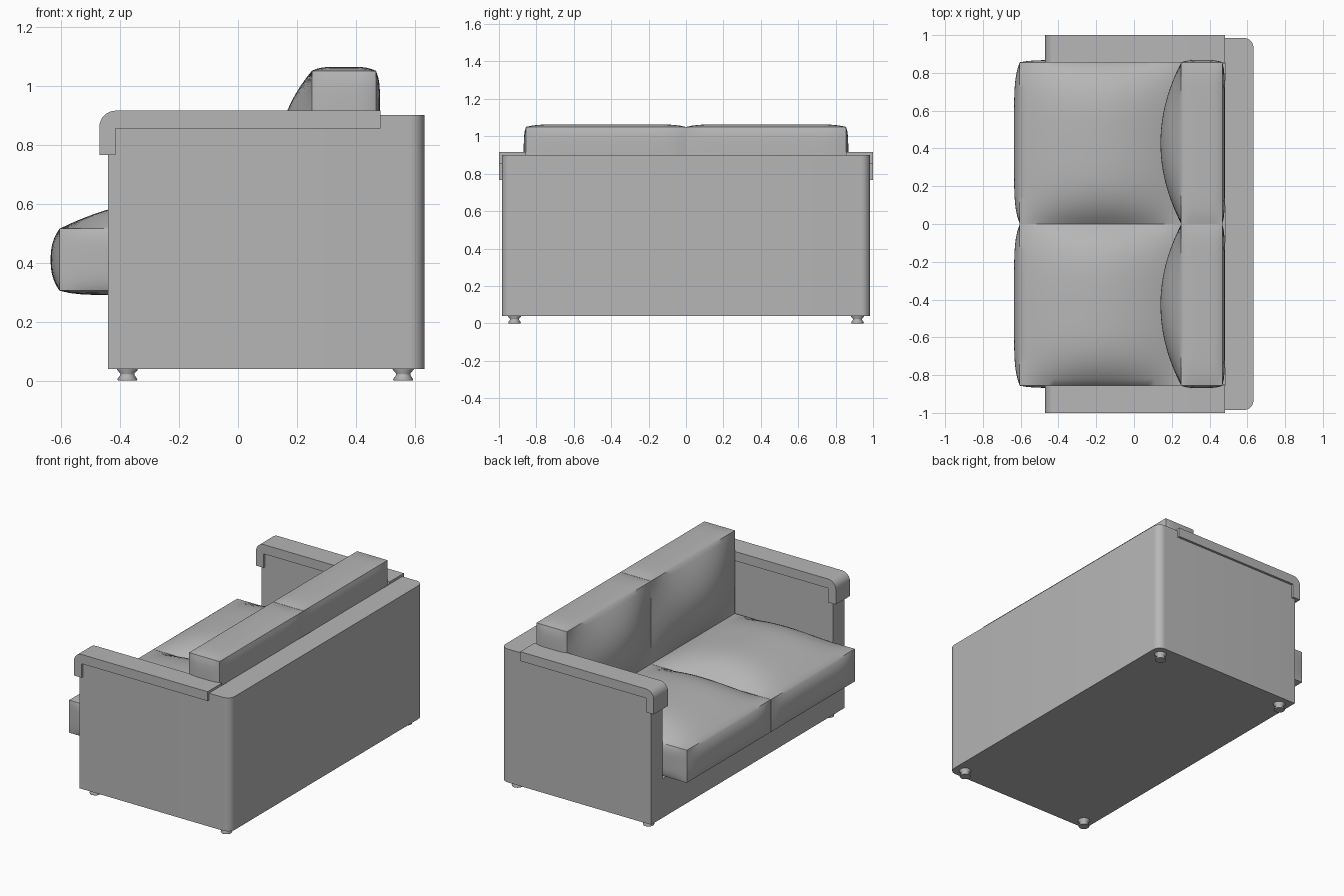
import bpy, bmesh, math
from mathutils import Vector

if "Cube" in bpy.data.objects:
    bpy.data.objects.remove(bpy.data.objects["Cube"])

# One mid-grey upholstery colour for every part
grey = bpy.data.materials.new("mid_grey")
grey.diffuse_color = (0.47, 0.47, 0.47, 1)
grey.use_nodes = True
grey.node_tree.nodes["Principled BSDF"].inputs["Base Color"].default_value = grey.diffuse_color


def finish(name, bm, angle=35):
    bmesh.ops.recalc_face_normals(bm, faces=bm.faces)
    me = bpy.data.meshes.new(name)
    bm.to_mesh(me)
    bm.free()
    me.materials.append(grey)
    ob = bpy.data.objects.new(name, me)
    bpy.context.collection.objects.link(ob)
    bpy.ops.object.select_all(action='DESELECT')
    ob.select_set(True)
    bpy.context.view_layer.objects.active = ob
    bpy.ops.object.shade_smooth_by_angle(angle=math.radians(angle))
    return ob


def arc(cx, cy, r, a0, a1, n=8):
    return [(cx + r * math.cos(math.radians(a0 + (a1 - a0) * i / n)),
             cy + r * math.sin(math.radians(a0 + (a1 - a0) * i / n))) for i in range(n + 1)]


def prism(name, pts, lo, hi, axis):
    """Extrude a 2D outline: axis 'z' takes (x, y), axis 'y' takes (x, z)."""
    bm = bmesh.new()
    place = (lambda p, t: (p[0], p[1], t)) if axis == 'z' else (lambda p, t: (p[0], t, p[1]))
    face = bm.faces.new([bm.verts.new(place(p, lo)) for p in pts])
    ext = bmesh.ops.extrude_face_region(bm, geom=[face])
    move = (0, 0, hi - lo) if axis == 'z' else (0, hi - lo, 0)
    bmesh.ops.translate(bm, vec=move, verts=[g for g in ext['geom'] if isinstance(g, bmesh.types.BMVert)])
    return finish(name, bm)


def cushion(name, lo, hi, bulge, cuts=23):
    """Box with pinned edges; bulge = {(axis, sign): (amount, exponent, exponent)}."""
    lo, hi = Vector(lo), Vector(hi)
    bm = bmesh.new()
    bmesh.ops.create_cube(bm, size=2)
    bmesh.ops.subdivide_edges(bm, edges=bm.edges[:], cuts=cuts, use_grid_fill=True)
    for v in bm.verts:
        u = v.co.copy()
        p = Vector([(lo[i] + hi[i]) / 2 + u[i] * (hi[i] - lo[i]) / 2 for i in range(3)])
        for (ax, s), (amount, e, f) in bulge.items():
            if u[ax] * s > 0.999:
                a, b = [u[i] for i in range(3) if i != ax]
                p[ax] += s * amount * max(0, 1 - abs(a) ** e) * max(0, 1 - abs(b) ** f)
        v.co = p
    return finish(name, bm, 40)


# U-shaped shell: two arms and the back, with rounded rear corners
r = 0.05
shell = [(-0.44, -0.985)] + arc(0.632 - r, -0.985 + r, r, -90, 0) + arc(0.632 - r, 0.985 - r, r, 0, 90)
shell += [(-0.44, 0.985), (-0.44, 0.87), (0.483, 0.87), (0.483, -0.87), (-0.44, -0.87)]
body = prism("arms_and_back", shell, 0.04, 0.90, 'z').data
# Soft shading over the rear top edge
sharp = body.attributes.get("sharp_edge")
for e in body.edges:
    ends = [body.vertices[i].co for i in e.vertices]
    if sharp and all(c.z > 0.89 and c.x > 0.58 for c in ends):
        sharp.data[e.index].value = False

# Seat base, and ledge under the back cushions
prism("seat_base", [(-0.44, -0.87), (0.483, -0.87), (0.483, 0.87), (-0.44, 0.87)], 0.04, 0.29, 'z')
prism("back_ledge", [(0.27, -0.85), (0.483, -0.85), (0.483, 0.85), (0.27, 0.85)], 0.29, 0.505, 'z')

# Armrest caps curling down at the front
cap = [(0.483, 0.855), (0.483, 0.915)] + arc(-0.415, 0.86, 0.055, 90, 180)
cap += [(-0.47, 0.765), (-0.415, 0.765), (-0.415, 0.855)]
for side, lo, hi in (("right", -1.0, -0.855), ("left", 0.855, 1.0)):
    prism(side + "_armrest_cap", cap, lo, hi, 'y')

# Seat and back cushions
for side, y0, y1 in (("right", -0.856, -0.001), ("left", 0.001, 0.856)):
    outer = 1 if side == "left" else -1
    cushion(side + "_seat_cushion", (-0.605, y0, 0.305), (0.25, y1, 0.515),
            {(0, -1): (0.03, 6, 2.5), (2, 1): (0.105, 2, 4), (2, -1): (0.015, 9, 9), (1, outer): (0.012, 8, 4)})
    cushion(side + "_back_cushion", (0.25, y0, 0.515), (0.468, y1, 1.05),
            {(0, -1): (0.11, 2, 2), (0, 1): (0.014, 9, 9), (2, 1): (0.014, 4, 9), (1, outer): (0.012, 4, 8)})

# Spool-shaped feet
rings = [(0.032, 0), (0.034, 0.005), (0.024, 0.019), (0.024, 0.024), (0.036, 0.038), (0.036, 0.041)]
n = 20
for xn, x in (("front", -0.375), ("rear", 0.56)):
    for yn, y in (("right", -0.917), ("left", 0.917)):
        bm = bmesh.new()
        loops = [[bm.verts.new((x + q * math.cos(math.tau * i / n), y + q * math.sin(math.tau * i / n), z))
                  for i in range(n)] for q, z in rings]
        for a, b in zip(loops, loops[1:]):
            for i in range(n):
                bm.faces.new((a[i], a[(i + 1) % n], b[(i + 1) % n], b[i]))
        bm.faces.new(loops[0])
        bm.faces.new(loops[-1])
        finish(f"{xn}_{yn}_foot", bm, 60)
